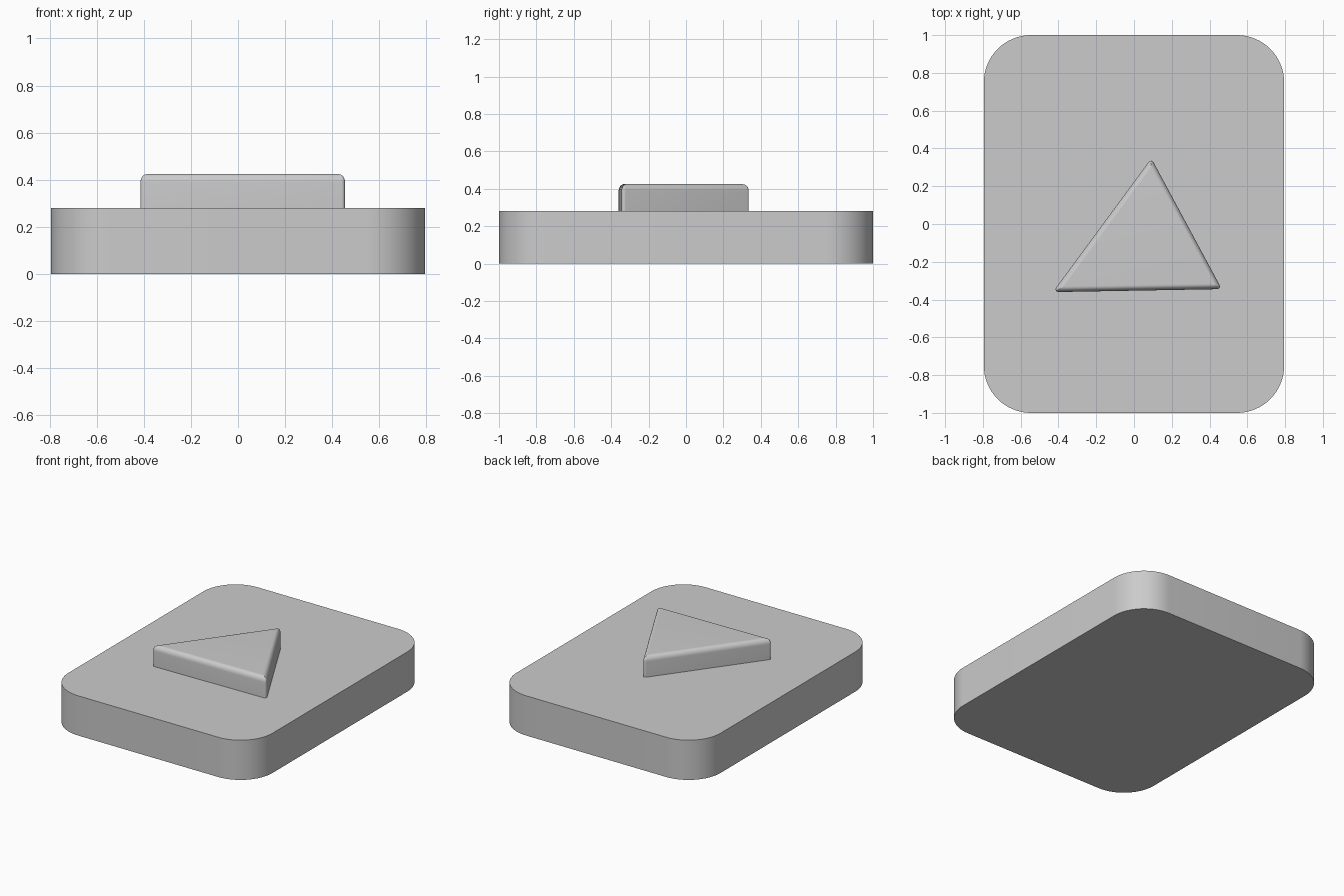
import bpy, bmesh, math
from mathutils import Vector

old = bpy.data.objects.get("Cube")
if old:
    bpy.data.objects.remove(old, do_unlink=True)

grey = bpy.data.materials.new("light grey")
grey.use_nodes = True
colour = (0.6, 0.6, 0.6, 1)
grey.diffuse_color = colour
grey.node_tree.nodes["Principled BSDF"].inputs["Base Color"].default_value = colour


def rounded_outline(centres, radius, steps):
    """Counter-clockwise polygon with an arc round each corner centre."""
    points = []
    count = len(centres)
    for i, c in enumerate(centres):
        before = c - centres[i - 1]
        after = centres[(i + 1) % count] - c
        start = math.atan2(-before.x, before.y)
        end = math.atan2(-after.x, after.y)
        turn = (end - start) % math.tau
        for s in range(steps + 1):
            a = start + turn * s / steps
            points.append(c + radius * Vector((math.cos(a), math.sin(a))))
    return points


def loft(name, rings, close_bottom):
    """Skin a stack of (outline, height) rings and cap it."""
    bm = bmesh.new()
    loops = [[bm.verts.new((p.x, p.y, z)) for p in outline] for outline, z in rings]
    n = len(loops[0])
    for low, high in zip(loops, loops[1:]):
        for i in range(n):
            j = (i + 1) % n
            bm.faces.new((low[i], low[j], high[j], high[i]))
    bm.faces.new(loops[-1])
    if close_bottom:
        bm.faces.new(loops[0][::-1])
    mesh = bpy.data.meshes.new(name)
    bm.to_mesh(mesh)
    bm.free()
    mesh.materials.append(grey)
    obj = bpy.data.objects.new(name, mesh)
    bpy.context.collection.objects.link(obj)
    bpy.ops.object.select_all(action="DESELECT")
    obj.select_set(True)
    bpy.context.view_layer.objects.active = obj
    bpy.ops.object.shade_smooth_by_angle(angle=math.radians(35))
    return obj


# Rounded rectangular base slab
half_x, half_y, corner, base_top = 0.795, 1.0, 0.25, 0.28
cx, cy = half_x - corner, half_y - corner
slab = rounded_outline(
    [Vector(p) for p in ((-cx, -cy), (cx, -cy), (cx, cy), (-cx, cy))], corner, 16)
loft("base_slab", [(slab, 0), (slab, base_top)], True)

# Raised triangular button with a rolled top edge
tri = [Vector(p) for p in ((-0.40, -0.345), (0.44, -0.33), (0.09, 0.32))]
sides = [(tri[(i + 2) % 3] - tri[(i + 1) % 3]).length for i in range(3)]
incentre = sum((v * s for v, s in zip(tri, sides)), Vector((0, 0))) / sum(sides)
area = (tri[1] - tri[0]).cross(tri[2] - tri[0]) / 2
inradius = 2 * area / sum(sides)
tip, roll_in, roll_down, button_top = 0.015, 0.03, 0.037, 0.425


def button_outline(inset):
    scale = 1 - max(inset - tip, 0) / inradius
    centres = [incentre + (v - incentre) * scale for v in tri]
    return rounded_outline(centres, max(tip - inset, 0.001), 8)


rings = [(button_outline(0), base_top)]
for s in range(9):
    a = math.pi / 2 * s / 8
    rings.append((button_outline(roll_in * (1 - math.cos(a))),
                  button_top - roll_down * (1 - math.sin(a))))
loft("triangle_button", rings, False)
